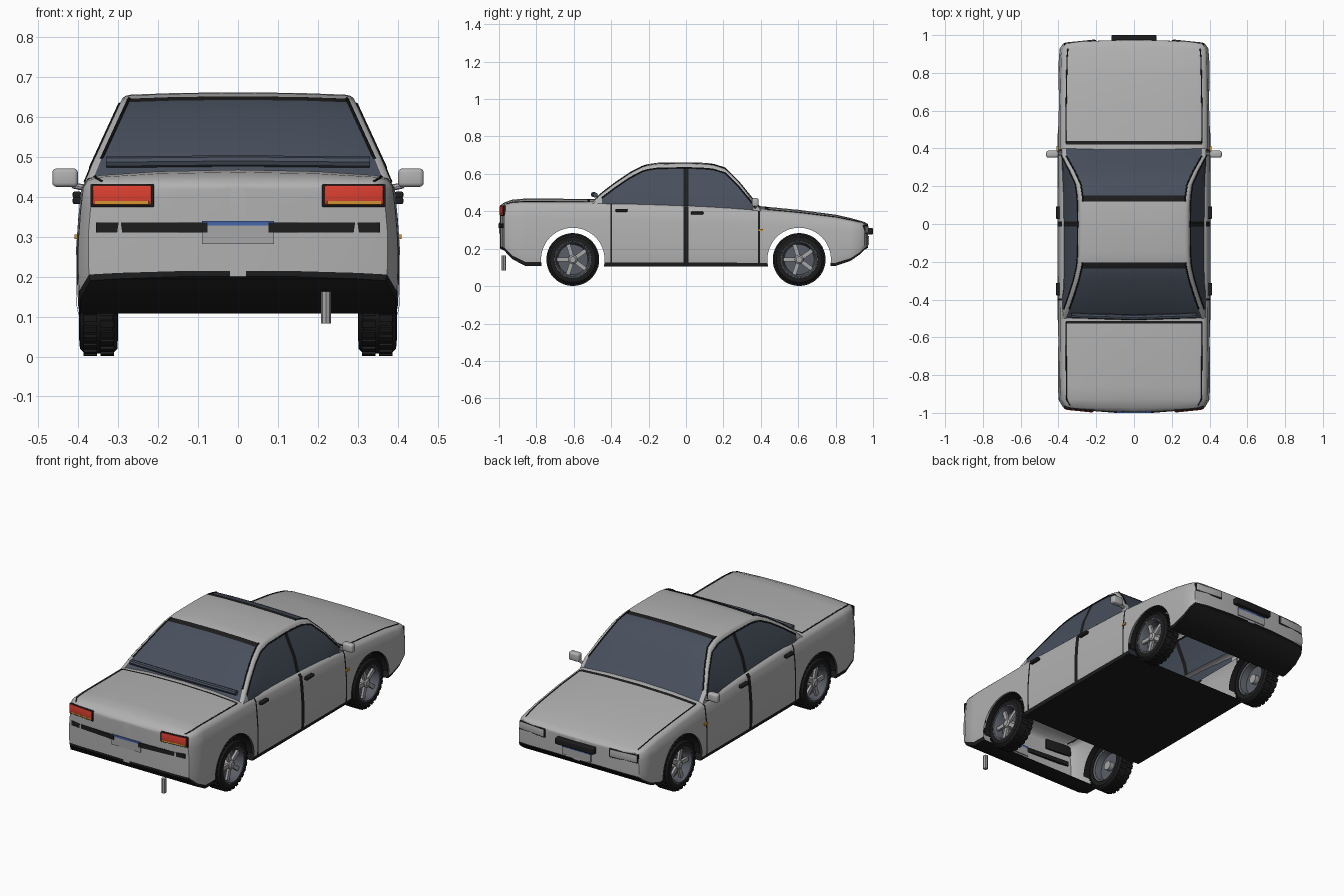
import bpy, bmesh, math
from mathutils import Matrix

if "Cube" in bpy.data.objects:
    bpy.data.objects.remove(bpy.data.objects["Cube"])


def material(name, *rgb):
    m = bpy.data.materials.new(name)
    m.use_nodes = True
    m.diffuse_color = (*rgb, 1)
    m.node_tree.nodes["Principled BSDF"].inputs["Base Color"].default_value = (*rgb, 1)
    return m


PAINT = material("silver_paint", .44, .44, .44)
BLACK = material("black_trim", .012, .012, .012)
GLASS = material("dark_glass", .065, .08, .11)
RED = material("tail_red", .72, .05, .03)
ORANGE = material("signal_orange", .65, .3, .03)
BLUE = material("plate_blue", .06, .13, .4)
STEEL = material("dark_steel", .1, .11, .13)
ALLOY = material("alloy", .38, .38, .39)


def finish(ob, angle=35):
    bpy.ops.object.select_all(action='DESELECT')
    ob.select_set(True)
    bpy.context.view_layer.objects.active = ob
    bpy.ops.object.shade_smooth_by_angle(angle=math.radians(angle))
    return ob


def add_mesh(name, bm, mats):
    bmesh.ops.recalc_face_normals(bm, faces=bm.faces[:])
    me = bpy.data.meshes.new(name)
    bm.to_mesh(me)
    bm.free()
    for m in mats:
        me.materials.append(m)
    ob = bpy.data.objects.new(name, me)
    bpy.context.collection.objects.link(ob)
    return ob


def loft(name, halves, mats, rule, closed=True):
    """Skin mirrored half sections; rule(band, y) picks the material."""
    bm = bmesh.new()
    n = len(halves[0])
    rings = [[bm.verts.new(p) for p in h] +
             [bm.verts.new((-p[0], p[1], p[2])) for p in h[:0:-1]] for h in halves]
    for a, b in zip(rings, rings[1:]):
        for j in range(len(a)):
            band = min(j, 2 * n - 2 - j)
            if band == n - 1 and not closed:
                continue
            k = (j + 1) % len(a)
            f = bm.faces.new((a[j], a[k], b[k], b[j]))
            f.material_index = rule(band, (a[0].co.y + b[0].co.y) / 2)
    if closed:
        bm.faces.new(rings[0])
        bm.faces.new(rings[-1])
    return add_mesh(name, bm, mats)


def box(name, loc, size, mat, rot=0, bevel=0):
    bm = bmesh.new()
    bmesh.ops.create_cube(bm, size=1)
    bmesh.ops.scale(bm, vec=size, verts=bm.verts)
    if bevel:
        bmesh.ops.bevel(bm, geom=bm.edges[:], offset=bevel, segments=3, affect='EDGES', profile=.5)
    bmesh.ops.transform(bm, matrix=Matrix.Translation(loc) @ Matrix.Rotation(rot, 4, 'Z'), verts=bm.verts)
    return finish(add_mesh(name, bm, [mat]))


def tube(name, pts, r, mat):
    cu = bpy.data.curves.new(name, 'CURVE')
    cu.dimensions, cu.bevel_depth, cu.bevel_resolution, cu.use_fill_caps = '3D', r, 2, True
    sp = cu.splines.new('POLY')
    sp.points.add(len(pts) - 1)
    for p, co in zip(sp.points, pts):
        p.co = (*co, 1)
    cu.materials.append(mat)
    ob = bpy.data.objects.new(name, cu)
    bpy.context.collection.objects.link(ob)
    finish_select = [o.select_set(False) for o in bpy.context.selected_objects]
    ob.select_set(True)
    bpy.context.view_layer.objects.active = ob
    bpy.ops.object.convert(target='MESH')
    return finish(bpy.context.view_layer.objects.active)


def lathe(name, profile, mat, s, y, z, steps=40):
    """Spin (x, radius) points about a wheel axle."""
    bm = bmesh.new()
    rings = [[bm.verts.new((s * x, y + r * math.cos(t * math.tau / steps), z + r * math.sin(t * math.tau / steps)))
              for t in range(steps)] for x, r in profile]
    for a, b in zip(rings, rings[1:]):
        for t in range(steps):
            bm.faces.new((a[t], a[t - 1], b[t - 1], b[t]))
    return finish(add_mesh(name, bm, [mat]))


def lerp(table, y):
    for a, b in zip(table, table[1:]):
        if y <= b[0]:
            t = (y - a[0]) / (b[0] - a[0])
            return [p + (q - p) * t for p, q in zip(a, b)][1:]
    return table[-1][1:]


# Lower body: y, half width, bottom, top
BODY = [(-.995, .02, .2, .43), (-.992, .15, .2, .432), (-.984, .3, .195, .438), (-.972, .375, .19, .447),
        (-.93, .4, .145, .462), (-.86, .402, .108, .468), (-.45, .405, .105, .466), (-.2, .406, .105, .456),
        (.1, .406, .105, .445), (.37, .405, .105, .43), (.6, .404, .105, .408), (.8, .4, .108, .382),
        (.88, .398, .135, .364), (.93, .393, .17, .35), (.955, .375, .195, .342), (.965, .3, .2, .336),
        (.972, .15, .205, .332), (.974, .02, .205, .33)]
SECTION = [(0, 1), (.5, .988), (.85, .962), (.89, .954), (.94, .93), (.968, .88), (.985, .7),
           (1, .45), (1, .2), (.995, .06), (.985, 0)]
SEAMS = {-.4: .005, 0: .013, .39: .005}
LIDS = {-.52: .006, .43: .01}
ARCH_R, AXLE_Y, AXLE_Z = .17, .605, .142


def body_half(y):
    w, zb, zt = lerp(BODY, y)
    return [(w * u, y, zb + (zt - zb) * f) for u, f in SECTION]


def body_rule(band, y):
    side = band >= 4 and any(abs(y - c) < h for c, h in SEAMS.items())
    lid = band < 3 and any(abs(y - c) < h for c, h in LIDS.items())
    return int(band >= 9 or side or lid)


ys = {row[0] for row in BODY} | {c + k * h for d in (SEAMS, LIDS) for c, h in d.items() for k in (-1, 1)}
body = loft("body_shell", [body_half(y) for y in sorted(ys)], [PAINT, BLACK], body_rule)

# Wheel arches cut straight through, leaving an open shell
for y in (-AXLE_Y, AXLE_Y):
    cut = lathe("arch_cutter", [(-.6, ARCH_R), (.6, ARCH_R)], PAINT, 1, y, AXLE_Z, 48)
    bm = bmesh.new()
    bm.from_mesh(cut.data)
    bmesh.ops.holes_fill(bm, edges=[e for e in bm.edges if e.is_boundary])
    bmesh.ops.recalc_face_normals(bm, faces=bm.faces[:])
    bm.to_mesh(cut.data)
    bm.free()
    mod = body.modifiers.new("arch", 'BOOLEAN')
    mod.operation, mod.object, mod.solver = 'DIFFERENCE', cut, 'EXACT'
    bpy.ops.object.select_all(action='DESELECT')
    bpy.context.view_layer.objects.active = body
    bpy.ops.object.modifier_apply(modifier=mod.name)
    bpy.data.objects.remove(cut)


def hidden(f):
    c = f.calc_center_median()
    tunnel = abs(c.x) < .3 and all(
        abs(math.hypot(abs(v.co.y) - AXLE_Y, v.co.z - AXLE_Z) - ARCH_R) < .002 for v in f.verts)
    return tunnel or (c.z > .4 and f.normal.z > .8 and -.42 < c.y < .33 and abs(c.x) < .33)


bm = bmesh.new()
bm.from_mesh(body.data)
bm.normal_update()
bmesh.ops.delete(bm, geom=[f for f in bm.faces if hidden(f)], context='FACES')
bm.to_mesh(body.data)
bm.free()
finish(body, 40)

# Cabin: y, roof line height
CABIN = [(-.5, .455), (-.45, .502), (-.38, .555), (-.3, .609), (-.235, .643), (-.205, .652), (-.15, .66),
         (-.013, .662), (.013, .662), (.08, .66), (.12, .657), (.15, .653), (.21, .634), (.28, .565),
         (.36, .467), (.4, .42)]


def cabin_half(row):
    y, zt = row

    def side(z):
        return (min(.383, .385 - (z - .44) * .46), y, z)
    e = side(zt - .016)[0]
    return [(0, y, zt), (e * .55, y, zt - .002), (e - .022, y, zt - .006), (e - .008, y, zt - .009),
            side(zt - .016), side(zt - .03), side((zt + .36) / 2), side(.38)]


def cabin_rule(band, y):
    if band < 2:
        return 1 if -.235 < y < -.205 or .12 < y < .15 else (0 if -.21 < y < .13 else 2)
    if band < 5:
        return 0
    return 1 if abs(y) < .013 else (2 if -.45 < y < .37 else 0)


cab = [cabin_half(r) for r in CABIN]
finish(loft("cabin", cab, [PAINT, BLACK, GLASS], cabin_rule, closed=False), 40)
tube("rear_shelf_roll", [(-.33, -.485, .487), (0, -.495, .49), (.33, -.485, .487)], .014, GLASS)


def mirrored(pts, s):
    return [(s * x, y, z) for x, y, z in pts]


for s in (-1, 1):
    tag = "left" if s > 0 else "right"
    # Window trims and panel gaps
    tube(f"{tag}_window_trim", mirrored([h[5] for h in cab[1:-1]], s), .004, BLACK)
    tube(f"{tag}_screen_trim_rear", mirrored([h[2] for h in cab[1:6]], s), .004, BLACK)
    tube(f"{tag}_screen_trim_front", mirrored([h[2] for h in cab[10:-1]], s), .004, BLACK)
    tube(f"{tag}_hood_gap", mirrored([body_half(y)[3] for y in (.43, .6, .8, .88, .93)], s), .003, BLACK)
    tube(f"{tag}_trunk_gap", mirrored([body_half(y)[3] for y in (-.52, -.86, -.93, -.96)], s), .003, BLACK)
    # Door fittings
    for y, z in ((-.345, .405), (.06, .39)):
        box(f"{tag}_door_handle", (s * .403, y, z), (.022, .065, .016), BLACK, bevel=.004)
    box(f"{tag}_side_signal", (s * .403, .4, .3), (.012, .025, .012), ORANGE)
    box(f"{tag}_mirror", (s * .433, .37, .448), (.064, .036, .046), PAINT, bevel=.01)
    tube(f"{tag}_mirror_stalk", mirrored([(.37, .37, .42), (.41, .37, .428), (.425, .37, .44)], s), .008, PAINT)
    # Tail and head lights
    box(f"{tag}_tail_frame", (s * .29, -.979, .403), (.16, .014, .058), BLACK, s * .1, .004)
    box(f"{tag}_tail_light", (s * .29, -.982, .404), (.148, .016, .048), RED, s * .1, .004)
    box(f"{tag}_tail_signal", (s * .29, -.983, .385), (.135, .016, .008), ORANGE, s * .1)
    box(f"{tag}_bumper_strip", (s * .215, -.984, .323), (.28, .013, .025), BLACK, s * .08)
    box(f"{tag}_head_frame", (s * .285, .959, .302), (.172, .014, .05), BLACK, -s * .1, .004)
    box(f"{tag}_head_light", (s * .285, .962, .302), (.16, .014, .04), PAINT, -s * .1, .004)

    # Wheels
    for end, y in (("rear", -AXLE_Y), ("front", AXLE_Y)):
        name = f"{end}_{tag}"
        lathe(name + "_tyre", [(.318, .09), (.301, .098), (.302, .122), (.314, .135), (.384, .135),
                               (.396, .122), (.398, .098), (.385, .09)], BLACK, s, y, AXLE_Z)
        lathe(name + "_rim", [(.303, .1), (.31, .088), (.345, .08), (.348, 0)], STEEL, s, y, AXLE_Z)
        lathe(name + "_rim_lip", [(.345, .08), (.385, .085), (.396, .092), (.398, .1)], STEEL, s, y, AXLE_Z)
        lathe(name + "_hub", [(.32, 0), (.32, .026), (.384, .024), (.39, .016), (.39, 0)], ALLOY, s, y, AXLE_Z, 20)
        bm = bmesh.new()
        for i in range(5):
            m = (Matrix.Translation((s * .374, y, AXLE_Z)) @ Matrix.Rotation(i * math.tau / 5 + .3, 4, 'X')
                 @ Matrix.Translation((0, 0, .05)) @ Matrix.Diagonal((.014, .022, .076, 1)))
            bmesh.ops.create_cube(bm, size=1, matrix=m)
        add_mesh(name + "_spokes", bm, [ALLOY])
        bm = bmesh.new()
        for i in range(28):
            for x in (.328, .37):
                m = (Matrix.Translation((s * x, y, AXLE_Z)) @ Matrix.Rotation((i + (x > .35) / 2) * math.tau / 28, 4, 'X')
                     @ Matrix.Translation((0, 0, .135)) @ Matrix.Diagonal((.034, .018, .012, 1)))
                bmesh.ops.create_cube(bm, size=1, matrix=m)
        add_mesh(name + "_tread", bm, [BLACK])
        # Arch liner
        bm = bmesh.new()
        arc = [[bm.verts.new((s * x, y + .173 * math.cos(t * math.pi / 20), AXLE_Z + .173 * math.sin(t * math.pi / 20)))
                for t in range(21)] for x in (.3, .392)]
        for t in range(20):
            bm.faces.new((arc[0][t], arc[0][t + 1], arc[1][t + 1], arc[1][t]))
        finish(add_mesh(name + "_arch_liner", bm, [BLACK]))

# Plates, grille and exhaust
box("rear_plate", (0, -.994, .305), (.18, .012, .046), ALLOY)
box("rear_plate_band", (0, -.994, .333), (.18, .012, .012), BLUE)
box("front_plate", (0, .973, .24), (.18, .012, .04), ALLOY)
box("front_plate_band", (0, .973, .264), (.18, .012, .01), BLUE)
box("grille", (0, .982, .293), (.24, .036, .036), BLACK, bevel=.006)
tube("exhaust_pipe", [(.22, -.975, .083), (.22, -.975, .163)], .0125, ALLOY)
